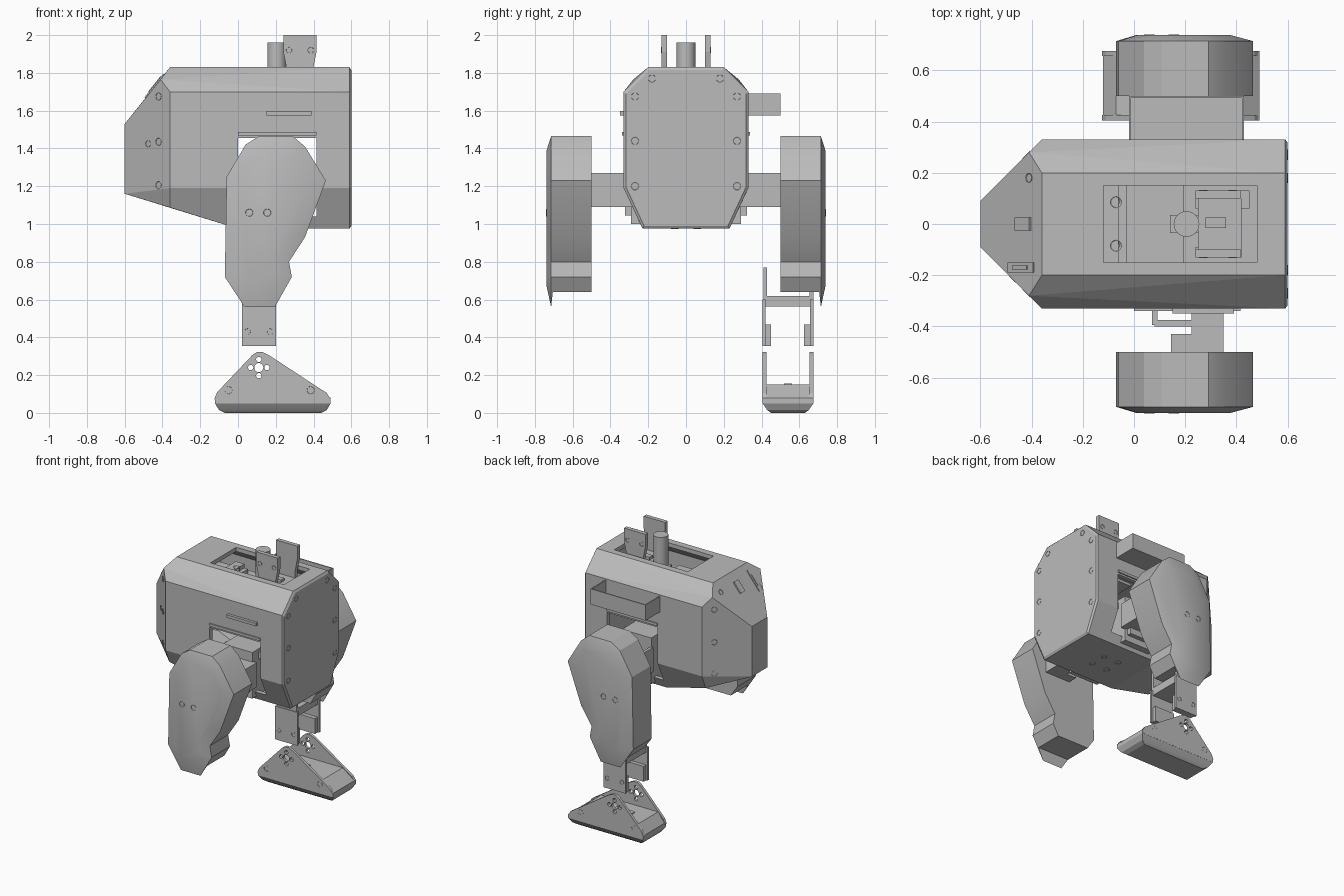
import bpy, bmesh, math
from mathutils import Vector, Matrix

if "Cube" in bpy.data.objects:
    bpy.data.objects.remove(bpy.data.objects["Cube"])

GREY = bpy.data.materials.new("plain grey")
GREY.use_nodes = True
GREY.diffuse_color = (0.5, 0.5, 0.5, 1)
GREY.node_tree.nodes["Principled BSDF"].inputs["Base Color"].default_value = (0.5, 0.5, 0.5, 1)


def finish(name, bm, smooth=False):
    bmesh.ops.recalc_face_normals(bm, faces=bm.faces[:])
    me = bpy.data.meshes.new(name)
    bm.to_mesh(me)
    bm.free()
    me.materials.append(GREY)
    ob = bpy.data.objects.new(name, me)
    bpy.context.collection.objects.link(ob)
    if smooth:
        bpy.ops.object.select_all(action='DESELECT')
        ob.select_set(True)
        bpy.context.view_layer.objects.active = ob
        bpy.ops.object.shade_smooth_by_angle(angle=math.radians(25))
    return ob


def add_box(bm, x0, x1, y0, y1, z0, z1):
    m = Matrix.Translation(((x0 + x1) / 2, (y0 + y1) / 2, (z0 + z1) / 2))
    m = m @ Matrix.Diagonal((x1 - x0, abs(y1 - y0), z1 - z0, 1))
    bmesh.ops.create_cube(bm, size=1, matrix=m)


def boxes(name, dims):
    bm = bmesh.new()
    for d in dims:
        add_box(bm, *d)
    return finish(name, bm)


def loft(bm, loops):
    """Skin a list of equal-length point loops and cap both ends."""
    rings = [[bm.verts.new(p) for p in loop] for loop in loops]
    n = len(rings[0])
    for a, b in zip(rings, rings[1:]):
        for i in range(n):
            bm.faces.new((a[i], a[(i + 1) % n], b[(i + 1) % n], b[i]))
    bm.faces.new(rings[0])
    bm.faces.new(rings[-1])


def hull(name, points, smooth=False):
    bm = bmesh.new()
    for p in points:
        bm.verts.new(p)
    bmesh.ops.convex_hull(bm, input=bm.verts[:])
    bmesh.ops.dissolve_limit(bm, angle_limit=0.03, verts=bm.verts[:], edges=bm.edges[:])
    return finish(name, bm, smooth)


def add_cyl(bm, loc, axis, r, depth, seg=20):
    rot = Vector(axis).to_track_quat('Z', 'Y').to_matrix().to_4x4()
    return bmesh.ops.create_cone(bm, cap_ends=True, segments=seg, radius1=r, radius2=r,
                                 depth=depth, matrix=Matrix.Translation(loc) @ rot)["verts"]


def apply_mods(ob):
    bpy.ops.object.select_all(action='DESELECT')
    ob.select_set(True)
    bpy.context.view_layer.objects.active = ob
    for m in list(ob.modifiers):
        bpy.ops.object.modifier_apply(modifier=m.name)


def cut(ob, cutter):
    m = ob.modifiers.new("cut", 'BOOLEAN')
    m.operation, m.solver, m.object = 'DIFFERENCE', 'EXACT', cutter
    apply_mods(ob)
    bpy.data.objects.remove(cutter)


# Body shell: faceted hull with a wedge nose, hollowed and opened
SECTION = [(0.2, 1.83), (0.33, 1.70), (0.33, 1.19), (0.23, 0.975)]
pts = []
for s in (-1, 1):
    pts += [(0.58, s * y, z) for y, z in SECTION]
    pts += [(-0.36, s * y, z) for y, z in SECTION[:3]]
    pts += [(-0.41, s * 0.28, 1.765), (-0.6, s * 0.09, 1.53), (-0.6, s * 0.09, 1.16),
            (-0.36, s * 0.285, 1.087), (0.0, s * 0.23, 0.975)]
body = hull("body_shell", pts)
sol = body.modifiers.new("wall", 'SOLIDIFY')
sol.thickness, sol.offset, sol.use_even_offset = 0.03, -1, True
apply_mods(body)
cut(body, boxes("top_cutter", [(-0.12, 0.48, -0.15, 0.15, 1.7, 2.0)]))
cut(body, boxes("side_cutter", [(0.0, 0.415, -0.5, 0.5, 1.04, 1.455)]))

# End plate closing the back of the body, with a bevelled rim
ring = SECTION + [(-y, z) for y, z in reversed(SECTION)]
bm = bmesh.new()
loft(bm, [[(x, y * k, 1.4 + (z - 1.4) * k) for y, z in ring]
          for x, k in ((0.578, 1.0), (0.59, 1.0), (0.6, 0.965))])
finish("end_plate", bm)

# Body fittings
boxes("slot_tab", [(0.15, 0.39, -0.35, -0.32, 1.575, 1.597)])
boxes("side_ledges", [(0.0, 0.415, s * 0.333 - 0.006, s * 0.333 + 0.006, 1.468, 1.487) for s in (-1, 1)])
boxes("side_tray", [(-0.02, 0.43, 0.325, 0.5, 1.575, 1.583),
                    (-0.02, 0.43, 0.492, 0.5, 1.583, 1.69),
                    (-0.02, -0.012, 0.325, 0.492, 1.583, 1.69),
                    (0.422, 0.43, 0.325, 0.492, 1.583, 1.69)])
SLOPE = math.atan(1.25)


def nose_box(name, x, y, sx, sy, sz):
    bm = bmesh.new()
    m = Matrix.Translation((x, y, 1.83 + 1.25 * (x + 0.36))) @ Matrix.Rotation(-SLOPE, 4, 'Y')
    bmesh.ops.create_cube(bm, size=1, matrix=m @ Matrix.Diagonal((sx, sy, sz, 1)))
    return finish(name, bm)


nose_box("nose_slot_plate", -0.44, -0.17, 0.16, 0.04, 0.012)
nose_box("nose_slot", -0.44, -0.17, 0.09, 0.016, 0.02)
nose_box("nose_sensor", -0.43, 0.0, 0.09, 0.05, 0.02)

# Deck and electronics under the top opening
boxes("deck", [(-0.3, 0.195, -0.2, 0.2, 1.64, 1.66), (0.195, 0.55, -0.2, 0.2, 1.5, 1.52)])
boxes("deck_step", [(-0.13, -0.06, -0.16, 0.16, 1.66, 1.72), (-0.06, -0.03, -0.16, 0.16, 1.66, 1.69)])
boxes("neck_servo", [(0.25, 0.42, -0.1, 0.1, 1.52, 1.76), (0.24, 0.45, 0.06, 0.13, 1.52, 1.68),
                     (0.24, 0.42, -0.13, -0.09, 1.52, 1.68), (0.14, 0.3, -0.035, 0.035, 1.66, 1.74),
                     (0.28, 0.36, -0.015, 0.025, 1.76, 1.78)])
bm = bmesh.new()
add_cyl(bm, (0.205, 0, 1.8), (0, 0, 1), 0.05, 0.32, 32)
finish("neck_post", bm, True)

# Neck bracket prongs
PRONG = [(0.24, 2.0), (0.415, 2.0), (0.415, 1.91), (0.395, 1.81), (0.395, 1.66),
         (0.26, 1.66), (0.26, 1.81), (0.24, 1.91)]
bm = bmesh.new()
for s in (-1, 1):
    loft(bm, [[(x, s * y, z) for x, z in PRONG] for y in (0.1, 0.13)])
finish("neck_bracket", bm)

# Legs: hip bracket, hip servo and bevelled thigh cover on both sides
OUTER = [(0.04, 1.42), (0.11, 1.465), (0.29, 1.465), (0.355, 1.41), (0.465, 1.23), (0.355, 0.93),
         (0.27, 0.80), (0.285, 0.72), (0.195, 0.56), (0.035, 0.56), (-0.07, 0.72), (-0.06, 1.25)]
INNER = [(0.07, 1.36), (0.125, 1.39), (0.27, 1.39), (0.305, 1.36), (0.375, 1.22), (0.28, 0.95),
         (0.19, 0.80), (0.21, 0.74), (0.17, 0.67), (0.06, 0.67), (0.01, 0.73), (0.015, 1.23)]
CLIPPED = OUTER[:8] + [(0.24, 0.64), (-0.015, 0.64)] + OUTER[10:]
for s, side in ((-1, "right"), (1, "left")):
    bm = bmesh.new()
    loft(bm, [[(x, s * y, z) for x, z in loop] for y, loop in
              ((0.5, CLIPPED), (0.705, CLIPPED), (0.714, OUTER), (0.738, INNER))])
    finish(side + "_thigh_cover", bm, True)
    boxes(side + "_hip_bracket", [(0.145, 0.35, s * 0.43, s * 0.51, 1.09, 1.27),
                                  (0.225, 0.35, s * 0.28, s * 0.43, 1.09, 1.27),
                                  (0.08, 0.225, s * 0.375, s * 0.4, 1.09, 1.27),
                                  (0.07, 0.092, s * 0.28, s * 0.395, 1.09, 1.27)])
    boxes(side + "_hip_servo", [(0.08, 0.32, s * 0.08, s * 0.29, 1.0, 1.34),
                                (0.12, 0.3, s * 0.27, s * 0.322, 1.045, 1.09),
                                (0.05, 0.35, s * 0.2, s * 0.22, 1.27, 1.32)])

# Ankle bracket of the left leg
boxes("ankle_bracket", [(0.02, 0.2, 0.405, 0.422, 0.355, 0.6), (0.02, 0.2, 0.657, 0.674, 0.355, 0.6),
                        (0.03, 0.19, 0.41, 0.428, 0.6, 0.77), (0.03, 0.19, 0.655, 0.675, 0.6, 0.77),
                        (0.03, 0.19, 0.42, 0.66, 0.562, 0.62), (0.03, 0.19, 0.42, 0.45, 0.355, 0.468),
                        (0.03, 0.19, 0.625, 0.66, 0.355, 0.468)])

# Foot: chamfered sole and two triangular cheeks with pivot holes
SOLE = [(0.0, -0.07, 0.44, 0.09), (0.015, -0.1, 0.47, 0.11), (0.05, -0.122, 0.49, 0.134),
        (0.08, -0.122, 0.49, 0.134), (0.15, -0.07, 0.395, 0.134)]
hull("foot_sole", [(x, 0.54 + s * w, z) for z, a, b, w in SOLE for x in (a, b) for s in (-1, 1)], True)
CHEEK = [(-0.115, 0.05), (-0.125, 0.075), (-0.11, 0.11), (0.075, 0.305), (0.1, 0.322), (0.13, 0.322),
         (0.165, 0.305), (0.47, 0.105), (0.49, 0.075), (0.485, 0.05)]
HOLES = [(0.11, 0.24, 0.024)] + [(0.11 + dx, 0.24 + dz, 0.014)
                                 for dx, dz in ((0.043, 0), (-0.043, 0), (0, 0.043), (0, -0.043))]
for y0, y1, side in ((0.405, 0.425, "inner"), (0.655, 0.675, "outer")):
    bm = bmesh.new()
    loft(bm, [[(x, y, z) for x, z in CHEEK] for y in (y0, y1)])
    cheek = finish("foot_cheek_" + side, bm)
    bm = bmesh.new()
    for x, z, r in HOLES:
        add_cyl(bm, (x, y0, z), (0, 1, 0), r, 0.2)
    cut(cheek, finish("hole_cutter", bm))
boxes("foot_slots", [(0.05, 0.2, 0.52, 0.56, 0.145, 0.156)])

# Bolts: shallow heads with a sunk socket
spots = []
for s in (-1, 1):
    spots += [((0.6, s * y, z), (1, 0, 0), 0.02) for y, z in
              ((0.27, 1.675), (0.27, 1.44), (0.27, 1.2), (0.18, 1.77))]
    spots += [((-0.42, s * 0.27, z), (-1, s, 0), 0.02) for z in (1.675, 1.435, 1.205)]
    spots += [((x, s * 0.738, 1.06), (0, s, 0), 0.02) for x in (0.06, 0.155)]
    spots += [((x, s * 0.13, 1.92), (0, s, 0), 0.016) for x in (0.27, 0.385)]
    spots += [((x, 0.54 + s * 0.134, 0.12), (0, s, 0), 0.02) for x in (-0.05, 0.385)]
    spots += [((x, 0.54 + s * 0.134, 0.43), (0, s, 0), 0.016) for x in (0.05, 0.17)]
    spots += [((-0.07, s * 0.085, 1.72), (0, 0, 1), 0.022)]
    spots += [((0.25 + s * 0.06, y, 0.975), (0, 0, -1), 0.02) for y in (-0.06, 0.06)]
spots += [((-0.475, -0.215, 1.425), (-1, -1, 0), 0.018), ((-0.41, 0.18, 1.767), (-1.25, 0, 1), 0.018)]
spots += [((x, 0.54, 0.0), (0, 0, -1), 0.016) for x in (0.05, 0.32)]
bm = bmesh.new()
for loc, axis, r in spots:
    n = Vector(axis).normalized()
    lift = 0.0 if abs(loc[2]) < 0.01 else 0.002
    vs = add_cyl(bm, Vector(loc) + n * (lift - 0.01), n, r, 0.02, 16)
    cap = max({f for v in vs for f in v.link_faces}, key=lambda f: f.calc_center_median().dot(n))
    bmesh.ops.inset_region(bm, faces=[cap], thickness=r * 0.4)
    bmesh.ops.translate(bm, verts=cap.verts[:], vec=-n * 0.012)
finish("bolts", bm)
